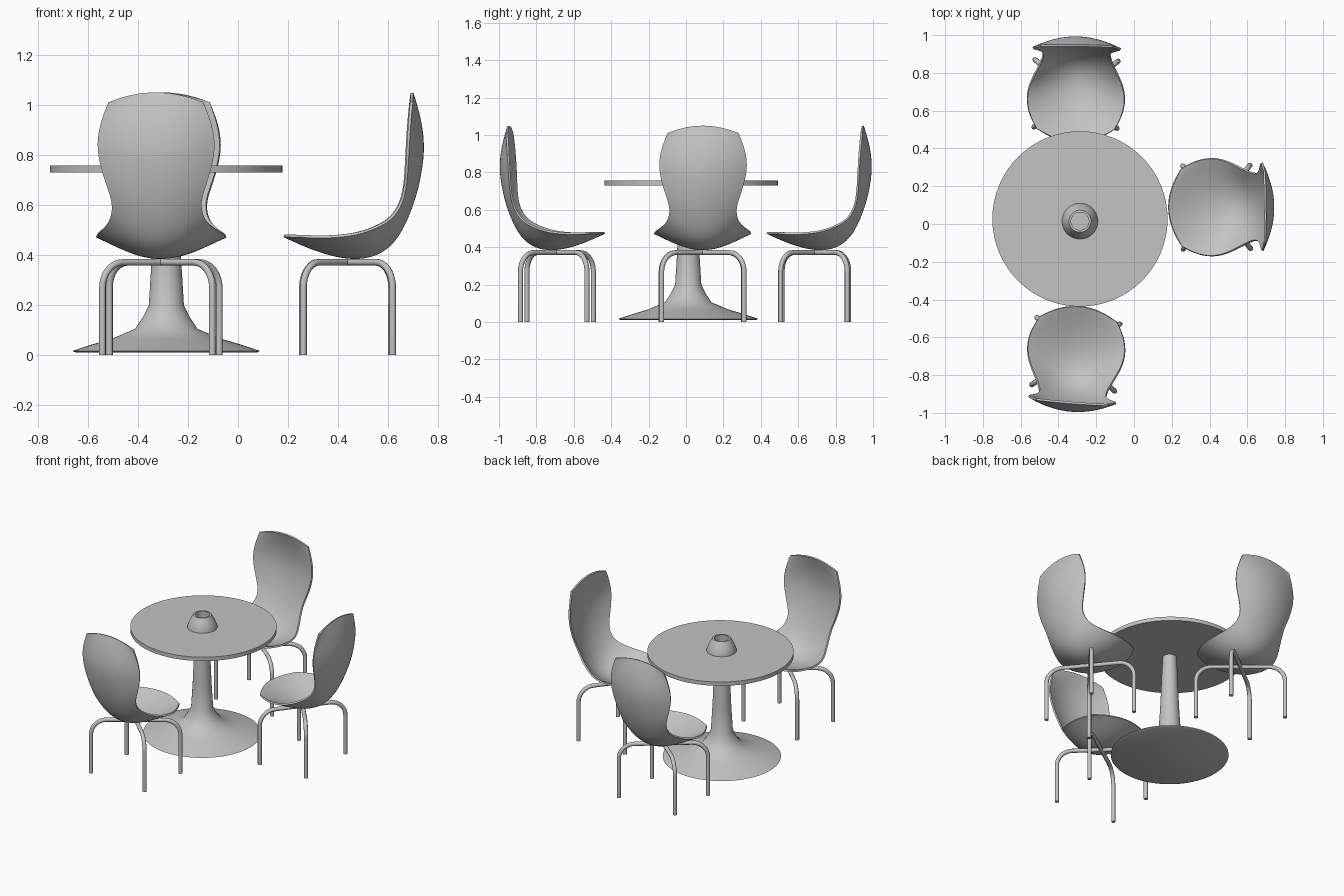
import bpy, bmesh, math
from mathutils import Vector

cube = bpy.data.objects.get("Cube")
if cube:
    bpy.data.objects.remove(cube, do_unlink=True)

grey = bpy.data.materials.new("plain_grey")
grey.use_nodes = True
GREY = (0.55, 0.55, 0.55, 1)
grey.diffuse_color = GREY
grey.node_tree.nodes["Principled BSDF"].inputs["Base Color"].default_value = GREY


def add_object(name, data, location=(0, 0, 0), turn=0):
    obj = bpy.data.objects.new(name, data)
    obj.location = location
    obj.rotation_euler.z = math.radians(turn)
    bpy.context.collection.objects.link(obj)
    return obj


def smooth(mesh, angle=40):
    mesh.shade_smooth()
    mesh.set_sharp_from_angle(angle=math.radians(angle))


def lathe(name, profile, location, sides=64):
    """Spin a radius/height profile, starting and ending on the axis."""
    bm = bmesh.new()
    verts = [bm.verts.new((r, 0, z)) for r, z in profile]
    edges = [bm.edges.new(pair) for pair in zip(verts, verts[1:])]
    bmesh.ops.spin(bm, geom=verts + edges, axis=(0, 0, 1), cent=(0, 0, 0),
                   angle=math.tau, steps=sides)
    bmesh.ops.remove_doubles(bm, verts=bm.verts, dist=0.0001)
    bmesh.ops.recalc_face_normals(bm, faces=bm.faces)
    mesh = bpy.data.meshes.new(name)
    bm.to_mesh(mesh)
    bm.free()
    mesh.materials.append(grey)
    smooth(mesh)
    return add_object(name, mesh, location)


# Table
lathe("table_top", [(0, 0.73), (0.464, 0.73), (0.464, 0.757), (0, 0.757)],
      (-0.286, 0.027, 0))
lathe("table_pedestal",
      [(0, 0.012), (0.36, 0.01), (0.375, 0.017), (0.3, 0.042), (0.215, 0.067),
       (0.125, 0.105), (0.095, 0.15), (0.07, 0.2), (0.06, 0.365),
       (0.045, 0.732), (0, 0.732)], (-0.286, 0.012, 0))
lathe("table_bowl",
      [(0, 0.74), (0.095, 0.74), (0.095, 0.765), (0.08, 0.805),
       (0.058, 0.845), (0.047, 0.845), (0.05, 0.765), (0, 0.765)],
      (-0.286, 0.015, 0))

# Chair shell sections: centre x, centre z, edge x, edge z, half width
SECTIONS = [
    (0.18, 0.472, 0.25, 0.470, 0.205),
    (0.27, 0.430, 0.32, 0.467, 0.247),
    (0.36, 0.397, 0.41, 0.470, 0.266),
    (0.46, 0.378, 0.49, 0.483, 0.250),
    (0.55, 0.390, 0.56, 0.510, 0.215),
    (0.628, 0.443, 0.62, 0.545, 0.185),
    (0.682, 0.545, 0.66, 0.610, 0.174),
    (0.722, 0.66, 0.675, 0.69, 0.205),
    (0.745, 0.79, 0.68, 0.80, 0.236),
    (0.743, 0.88, 0.685, 0.88, 0.234),
    (0.726, 0.97, 0.69, 0.95, 0.215),
    (0.70, 1.05, 0.697, 1.01, 0.19),
]
CENTRE = 0.4375
COLUMNS = 10


def chair_shell_mesh():
    bm = bmesh.new()
    rows = []
    for cx, cz, ex, ez, half in SECTIONS:
        row = []
        for j in range(COLUMNS + 1):
            s = 2 * j / COLUMNS - 1
            row.append(bm.verts.new((cx + (ex - cx) * s * s - CENTRE, half * s,
                                     cz + (ez - cz) * s * s)))
        rows.append(row)
    for a, b in zip(rows, rows[1:]):
        for j in range(COLUMNS):
            bm.faces.new((a[j], b[j], b[j + 1], a[j + 1]))
    mesh = bpy.data.meshes.new("chair_shell_grid")
    bm.to_mesh(mesh)
    bm.free()
    mesh.materials.append(grey)
    # Smooth and thicken, then bake so the rim stays crisp
    obj = add_object("chair_shell_grid", mesh)
    sub = obj.modifiers.new("smooth", 'SUBSURF')
    sub.levels = sub.render_levels = 2
    sub.boundary_smooth = 'PRESERVE_CORNERS'
    thick = obj.modifiers.new("thickness", 'SOLIDIFY')
    thick.thickness = 0.011
    thick.offset = 1
    graph = bpy.context.evaluated_depsgraph_get()
    baked = bpy.data.meshes.new_from_object(obj.evaluated_get(graph))
    bpy.data.objects.remove(obj, do_unlink=True)
    baked.name = "chair_shell"
    smooth(baked)
    return baked


def leg_arch_curve(side):
    """Inverted U tube running diagonally under the seat."""
    foot = Vector((0.178, 0.22 * side, 0))
    reach, top, bend = foot.length, 0.371, 0.1
    arc = [math.radians(a) for a in range(0, 91, 10)]
    half = [(reach, 0)] + [(reach - bend + bend * math.cos(a),
                            top - bend + bend * math.sin(a)) for a in arc]
    path = half + [(-r, z) for r, z in reversed(half)]
    curve = bpy.data.curves.new("leg_arch", 'CURVE')
    curve.dimensions = '3D'
    curve.bevel_depth = 0.0135
    curve.bevel_resolution = 3
    curve.use_fill_caps = True
    spline = curve.splines.new('POLY')
    spline.points.add(len(path) - 1)
    for point, (r, z) in zip(spline.points, path):
        point.co = (*(foot.normalized() * r + Vector((0, 0, z))), 1)
    spline.use_smooth = True
    curve.materials.append(grey)
    return curve


# Three chairs around the table
shell = chair_shell_mesh()
arches = [leg_arch_curve(side) for side in (1, -1)]
CHAIRS = {
    "left": ((CENTRE, 0.089, 0), 0.5),
    "back": ((-0.307, 0.688, 0), 89),
    "front": ((-0.308, -0.69, 0), -94.5),
}
for place, (location, turn) in CHAIRS.items():
    add_object(place + "_chair_shell", shell, location, turn)
    for number, arch in enumerate(arches, 1):
        add_object(f"{place}_chair_leg_arch_{number}", arch, location, turn)
